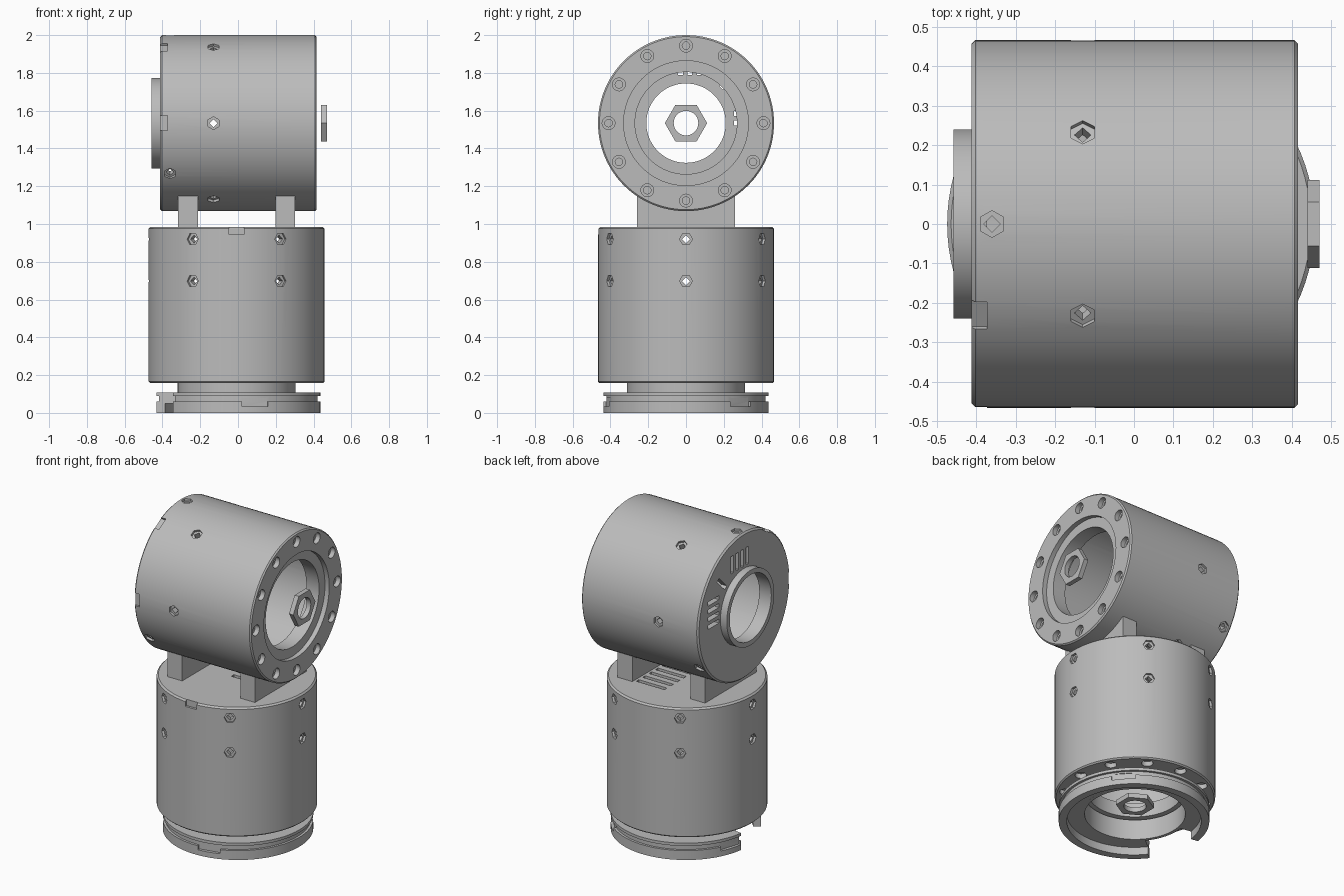
import bpy, bmesh
from math import radians, cos, sin, sqrt
from mathutils import Matrix

if "Cube" in bpy.data.objects:
    bpy.data.objects.remove(bpy.data.objects["Cube"], do_unlink=True)

R, L = 0.466, 0.827          # drum radius and length
T = Matrix.Translation

metal = bpy.data.materials.new("plain grey")
metal.use_nodes = True
metal.diffuse_color = (0.5, 0.5, 0.5, 1)
metal.node_tree.nodes["Principled BSDF"].inputs["Base Color"].default_value = (0.5, 0.5, 0.5, 1)


def rot(deg, axis="Z"):
    return Matrix.Rotation(radians(deg), 4, axis)


def make(name, bm):
    bmesh.ops.recalc_face_normals(bm, faces=bm.faces[:])
    me = bpy.data.meshes.new(name)
    bm.to_mesh(me)
    bm.free()
    ob = bpy.data.objects.new(name, me)
    bpy.context.collection.objects.link(ob)
    me.materials.append(metal)
    return ob


def lathe(profile, a0=0, a1=360, n=96):
    """Sweep a closed (radius, height) profile around z."""
    bm = bmesh.new()
    full = a1 - a0 == 360
    rings = []
    for i in range(n if full else n + 1):
        a = radians(a0 + (a1 - a0) * i / n)
        rings.append([bm.verts.new((r * cos(a), r * sin(a), z)) for r, z in profile])
    k = len(profile)
    for i in range(n):
        p, q = rings[i], rings[(i + 1) % len(rings)]
        for j in range(k):
            m = (j + 1) % k
            if profile[j][0] + profile[m][0] > 0:
                bm.faces.new((p[j], p[m], q[m], q[j]))
    if not full:
        bm.faces.new(rings[0])
        bm.faces.new(rings[-1])
    bmesh.ops.remove_doubles(bm, verts=bm.verts[:], dist=1e-6)
    return bm


def prism(bm, sides, r, depth, m):
    bmesh.ops.create_cone(bm, cap_ends=True, segments=sides, radius1=r, radius2=r, depth=depth, matrix=m)


def box(bm, size, m):
    bmesh.ops.create_cube(bm, size=1, matrix=m @ Matrix.Diagonal((*size, 1)))


def carve(ob, *cutters):
    """Subtract each cutter mesh, then bake the result."""
    helpers = []
    for bm in cutters:
        c = make("cutter", bm)
        c.hide_render = True
        helpers.append(c)
        mod = ob.modifiers.new("cut", "BOOLEAN")
        mod.operation, mod.solver, mod.object = "DIFFERENCE", "EXACT", c
    dg = bpy.context.evaluated_depsgraph_get()
    me = bpy.data.meshes.new_from_object(ob.evaluated_get(dg))
    ob.modifiers.clear()
    ob.data = me
    for c in helpers:
        bpy.data.objects.remove(c, do_unlink=True)


def finish(ob, m=Matrix()):
    ob.matrix_world = m
    bpy.ops.object.select_all(action="DESELECT")
    ob.select_set(True)
    bpy.context.view_layer.objects.active = ob
    bpy.ops.object.shade_smooth_by_angle(angle=radians(30))


def drum(name, m, cap, pockets, slots, tabs):
    # hollow shell with a bolted flange at z = 0 and a cap at z = L
    shell = [(0.27, 0.12), (0.27, 0.03), (0.33, 0.03), (0.33, 0), (R - 0.008, 0),
             (R, 0.008), (R, L - 0.01), (R - 0.01, L)]
    shell += cap + [(R - 0.05, L - 0.04), (R - 0.05, 0.12)]
    ob = make(name + "_housing", lathe(shell))
    wide, narrow = bmesh.new(), bmesh.new()
    # flange screw holes
    for k in range(12):
        at = rot(30 * k) @ T((0.41, 0, 0))
        prism(wide, 20, 0.034, 0.06, at)
        prism(narrow, 12, 0.02, 0.16, at)
    # hexagonal nut pockets with square holes
    for a, h in pockets:
        at = rot(a) @ T((R, 0, h)) @ rot(90, "Y")
        prism(wide, 6, 0.034, 0.03, at)
        prism(narrow, 4, 0.021, 0.16, at)
    # key notches on the cap rim
    for a in tabs:
        box(wide, (0.03, 0.08, 0.06), rot(a) @ T((R, 0, L - 0.01)))
    # ventilation slots
    for x, y, length, turn in slots:
        box(narrow, (length, 0.026, 0.12), T((x, y, L - 0.02)) @ rot(turn))
    carve(ob, wide, narrow)
    finish(ob, m)

    # rotating output plate
    hub = make(name + "_output_plate", lathe([
        (0.065, 0.11), (0.268, 0.11), (0.268, 0.029), (0.285, 0.029), (0.285, -0.01),
        (0.15, -0.01), (0.15, -0.03), (0.065, -0.03)]))
    holes = bmesh.new()
    for a in (0, 60, 120, 180, 240, 300):
        prism(holes, 16, 0.024, 0.08, rot(a) @ T((0.237, 0, 0)))
    for a in (30, 90, 150):
        prism(holes, 16, 0.018, 0.08, rot(a + 60) @ T((0.235, 0, 0)))
    for a in (42, 150 + 180):
        box(holes, (0.055, 0.13, 0.08), rot(a - 10) @ T((0.222, 0, 0)) if a == 330 else rot(a - 12) @ T((0.222, 0, 0)))
    arcs = [lathe([(0.125, -0.02), (0.14, -0.02), (0.14, -0.04), (0.125, -0.04)], a, a + 70, 16)
            for a in (20, 140, 250)]
    carve(hub, holes, *arcs)
    finish(hub, m)

    # hexagonal nut around the bore
    bm, bore = bmesh.new(), bmesh.new()
    prism(bm, 6, 0.112, 0.03, T((0, 0, -0.04)))
    prism(bore, 48, 0.065, 0.2, Matrix())
    nut = make(name + "_hex_nut", bm)
    carve(nut, bore)
    finish(nut, m)


# lower drum: upright, output face down
lower_at = T((-0.0075, 0, 0.158))
drum("lower", lower_at, [(0, L), (0, L - 0.04)],
     [(60 * k, h) for k in range(6) for h in (0.54, 0.762)],
     [(0.09, -0.03 + 0.065 * k, 0.2, 0) for k in range(5)], [-90])

# upper drum: lying along x, output face to the left
upper_z = 1.534
upper_at = T((0.415, 0, upper_z)) @ rot(-90, "Y")
fan = [(0.31, y, 0.11, 0) for y in (-0.03, 0.02, 0.07, 0.12)]
fan += [(x, 0.31, 0.11, 90) for x in (0, 0.05, 0.1, 0.15)] + [(0.225, 0.225, 0.11, 45)]
drum("upper", upper_at,
     [(0.24, L), (0.24, L + 0.045), (0.21, L + 0.045), (0.21, L - 0.04)],
     [(30 + 60 * k, 0.545) for k in range(6)] + [(a, 0.775) for a in (0, 125, 235)],
     fan, [-90, -30])

# saddle posts joining the drums
for side, x in (("right", -0.265), ("left", 0.25)):
    bm = bmesh.new()
    half, r = 0.26, R - 0.015
    ys = [half - 2 * half * i / 16 for i in range(17)]
    pts = [(-half, 0.98), (half, 0.98)] + [(y, upper_z - sqrt(r * r - y * y)) for y in ys]
    face = bm.faces.new([bm.verts.new((x - 0.052, y, z)) for y, z in pts])
    out = bmesh.ops.extrude_face_region(bm, geom=[face])["geom"]
    bmesh.ops.translate(bm, vec=(0.104, 0, 0), verts=[v for v in out if isinstance(v, bmesh.types.BMVert)])
    finish(make(side + "_saddle_post", bm))

# neck under the lower drum
finish(make("base_neck", lathe([(0.292, 0.05), (0.312, 0.05), (0.312, 0.18), (0.292, 0.18)])), T((-0.0075, 0, 0)))

# open grooved coupling ring
ring = make("base_ring", lathe([
    (0.305, 0.05), (0.39, 0.05), (0.39, 0), (0.437, 0), (0.437, 0.06), (0.422, 0.06),
    (0.422, 0.09), (0.437, 0.09), (0.437, 0.108), (0.305, 0.108)], -142, 172))
notch = bmesh.new()
for a in (-78, 42, 162):
    box(notch, (0.04, 0.14, 0.045), rot(a) @ T((0.437, 0, 0.057)))
carve(ring, notch)
finish(ring)
